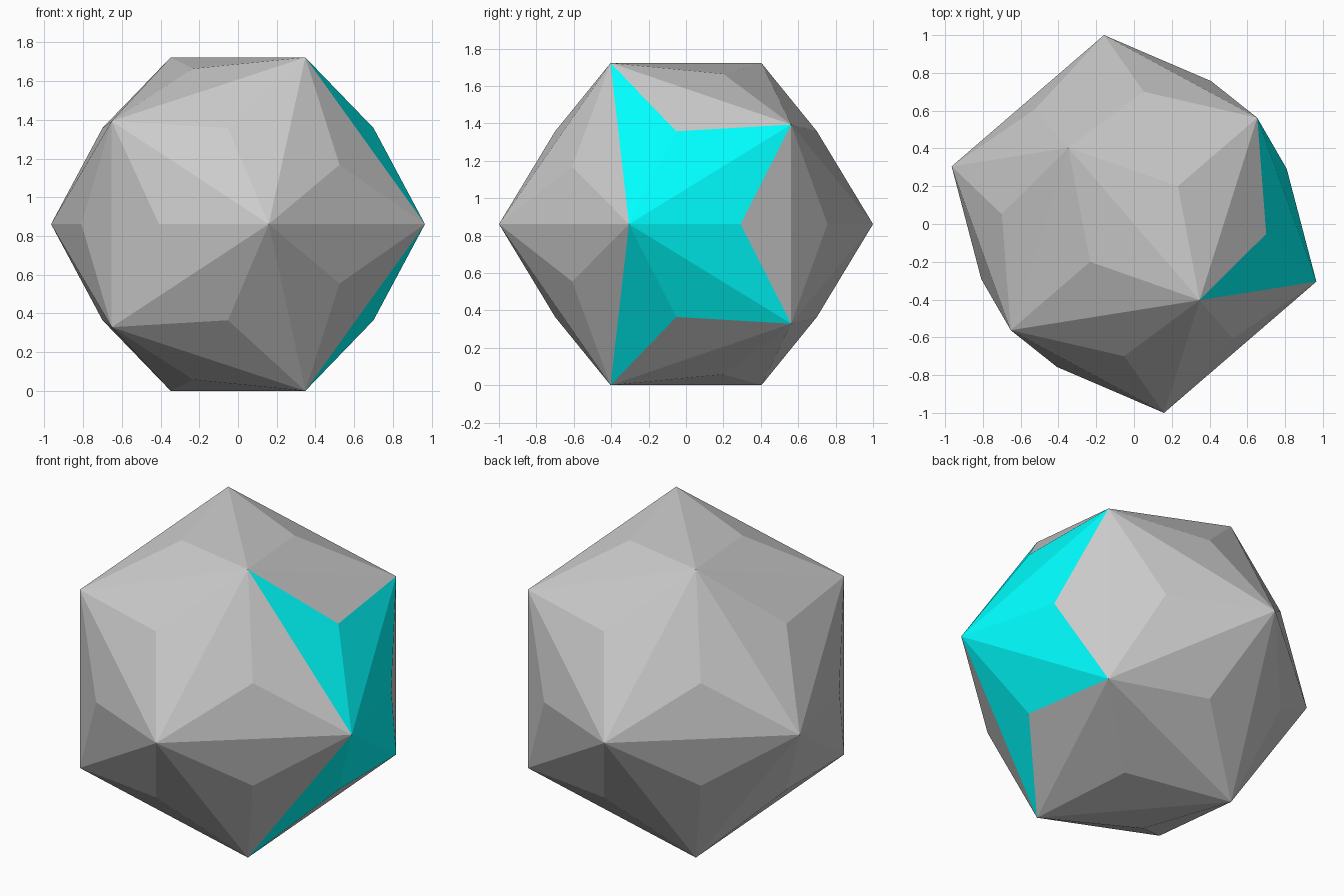
import bpy, bmesh, math
from mathutils import Matrix, Vector

if "Cube" in bpy.data.objects:
    bpy.data.objects.remove(bpy.data.objects["Cube"])

PHI = (1 + math.sqrt(5)) / 2
TURN = math.radians(-49.25)                     # turn about z
ALPHA = math.atan(1 / PHI)
RADIUS = 1 / math.sin(ALPHA - TURN)             # makes the y extent exactly 2
SCALE = RADIUS / math.hypot(1, PHI)
RAISE = 0.055                                   # height of each low pyramid

# Icosahedron from three golden rectangles
bm = bmesh.new()
for a in (-1, 1):
    for b in (-PHI, PHI):
        for co in ((b, a, 0), (a, 0, b), (0, b, a)):
            bm.verts.new(Vector(co) * SCALE)
bmesh.ops.convex_hull(bm, input=bm.verts[:])
bmesh.ops.recalc_face_normals(bm, faces=bm.faces[:])

def has_corner(face, co):
    target = Vector(co) * SCALE
    return any((v.co - target).length < 1e-4 for v in face.verts)

# Three neighbouring sides around the right-hand corner carry the colour
right_corner, front_corner = (PHI, 1, 0), (PHI, -1, 0)
for f in bm.faces:
    f.material_index = int(has_corner(f, right_corner) and not has_corner(f, front_corner))

# Raise a low pyramid on every side
bmesh.ops.poke(bm, faces=bm.faces[:], offset=RAISE, center_mode='MEAN')
for f in bm.faces:
    if not has_corner(f, right_corner):
        f.material_index = 0

# Turn and stand on the ground
bm.transform(Matrix.Translation((0, 0, PHI * SCALE)) @ Matrix.Rotation(TURN, 4, 'Z'))

mesh = bpy.data.meshes.new("faceted_ball")
bm.to_mesh(mesh)
bm.free()

cyan = bpy.data.materials.new("cyan")
cyan.diffuse_color = (0.0, 1.0, 1.0, 1.0)
cyan.use_nodes = True
cyan.node_tree.nodes["Principled BSDF"].inputs["Base Color"].default_value = cyan.diffuse_color
mesh.materials.append(None)
mesh.materials.append(cyan)

ball = bpy.data.objects.new("faceted_ball", mesh)
bpy.context.collection.objects.link(ball)
